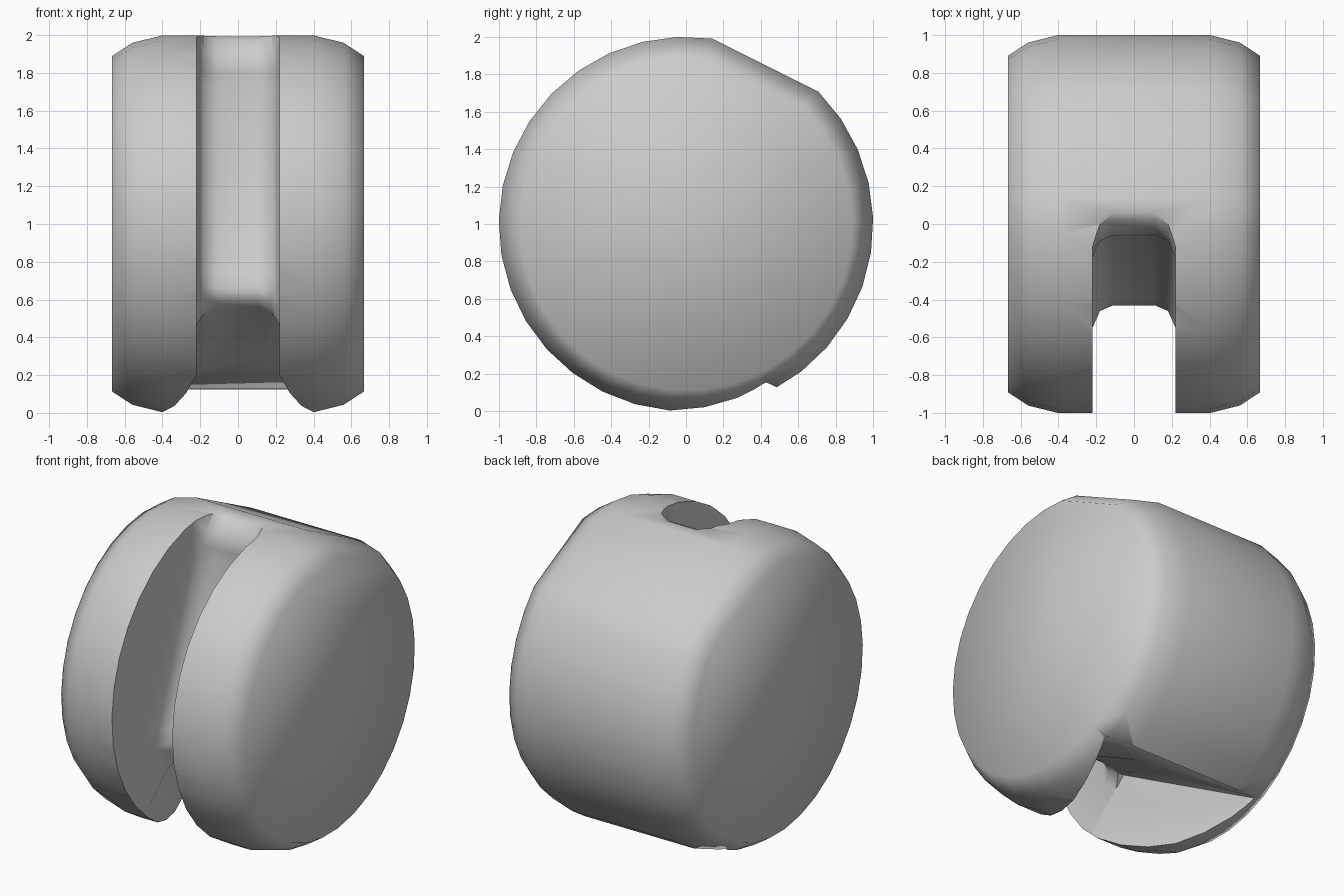
import bpy, bmesh
from math import sin, cos, radians

if "Cube" in bpy.data.objects:
    bpy.data.objects.remove(bpy.data.objects["Cube"])


def make_object(name, bm):
    bmesh.ops.recalc_face_normals(bm, faces=bm.faces)
    mesh = bpy.data.meshes.new(name)
    bm.to_mesh(mesh)
    bm.free()
    obj = bpy.data.objects.new(name, mesh)
    bpy.context.collection.objects.link(obj)
    return obj


def skin(name, rows, closed):
    """Loft equal-length rows of points; closed joins the last row to the first."""
    bm = bmesh.new()
    vs = [[bm.verts.new(p) for p in row] for row in rows]
    n, m = len(vs), len(vs[0])
    for i in range(n if closed else n - 1):
        a, b = vs[i], vs[(i + 1) % n]
        for j in range(m - 1 if closed else m):
            k = (j + 1) % m
            bm.faces.new((a[j], a[k], b[k], b[j]))
    if closed:
        bm.faces.new([r[0] for r in vs])
        bm.faces.new([r[-1] for r in vs])
    else:
        bm.faces.new(vs[0])
        bm.faces.new(vs[-1])
    return make_object(name, bm)


# Drum body: rounded rim, with a flat left between 45 and 82 degrees at the upper back
rim = [(-.667, .89), (-.56, .96), (-.4, 1), (.4, 1), (.56, .96), (.667, .89)]
angles = [82 + 323 * i / 30 for i in range(31)]
body = skin("drum_body",
            [[(x, r * cos(radians(a)), 1 + r * sin(radians(a))) for x, r in rim]
             for a in angles], True)

# Front slot: floor line (y, z, outward angle) with filleted corners across the width
floor = [(.12, 2.02, 125), (.02, 1.975, 140), (-.04, 1.9, 155), (-.06, 1.8, 165),
         (-.04, 1.72, 168), (-.40, .74, 175), (-.43, .66, 185), (-.42, .6, 205),
         (-.36, .56, 225), (.50, .10, 240)]
half = [(.22, 1.6), (.22, .12), (.18, .03), (.11, 0)]
section = [(-x, d) for x, d in half] + half[::-1]
slot = skin("slot_cutter",
            [[(x, y + d * cos(radians(a)), z + d * sin(radians(a))) for x, d in section]
             for y, z, a in floor], False)

# Flare that widens the slot towards the bottom rear
bm = bmesh.new()
for s in (-1, 1):
    for x, y, z in [(.22, -.6, .3), (.22, -.36, .53), (.6, .48, .13),
                    (.6, .48, -.1), (.22, -.6, -.1)]:
        bm.verts.new((s * x, y, z))
bmesh.ops.convex_hull(bm, input=bm.verts)
flare = make_object("flare_cutter", bm)

# Cut the body, then smooth it
bpy.context.view_layer.objects.active = body
body.select_set(True)
for cutter in (slot, flare):
    cutter.hide_render = True
    mod = body.modifiers.new("cut", 'BOOLEAN')
    mod.operation, mod.solver, mod.object = 'DIFFERENCE', 'EXACT', cutter
    bpy.ops.object.modifier_apply(modifier=mod.name)
    bpy.data.objects.remove(cutter)
bpy.ops.object.shade_smooth_by_angle(angle=radians(62))
